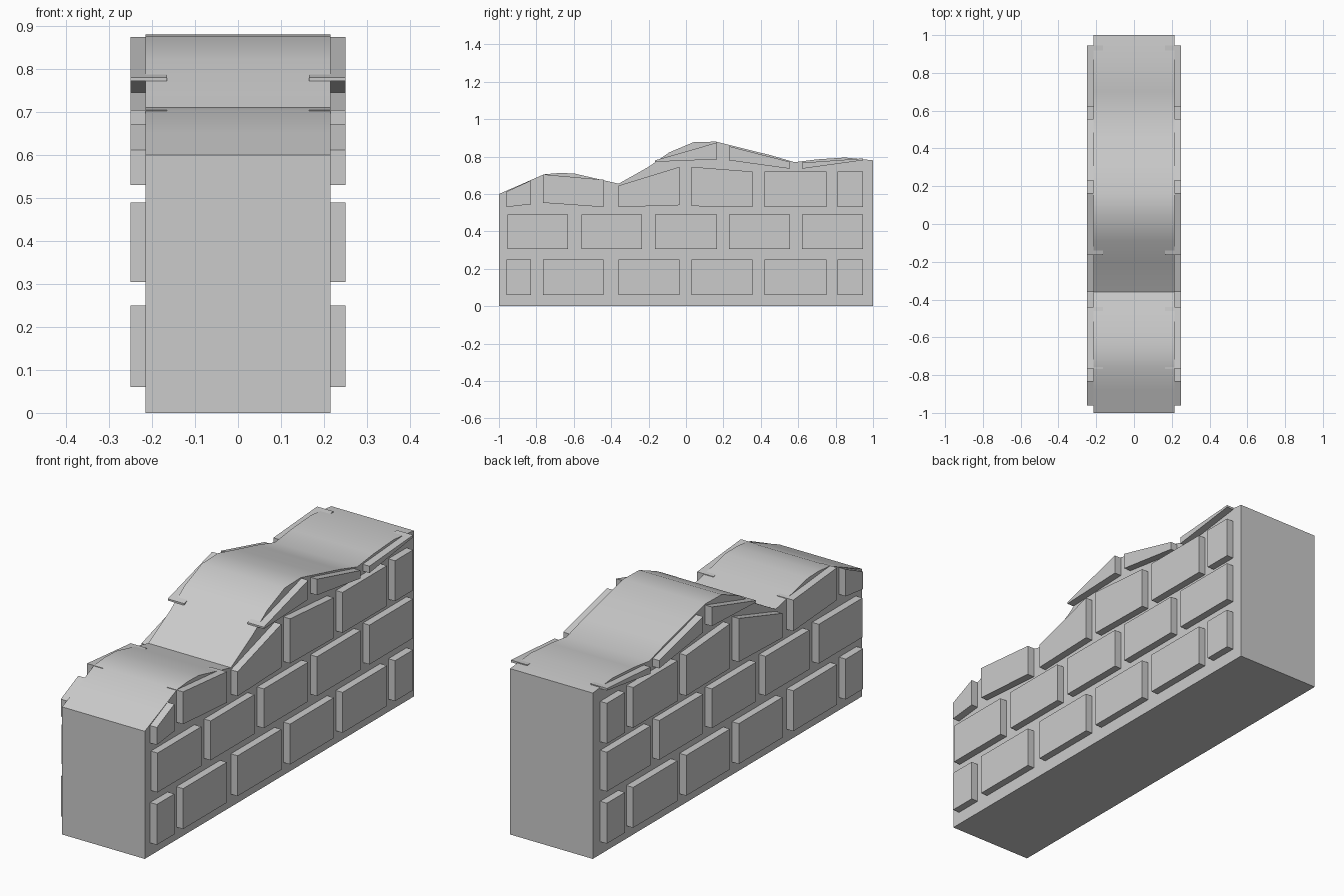
import bpy, bmesh

if "Cube" in bpy.data.objects:
    bpy.data.objects.remove(bpy.data.objects["Cube"])

stone = bpy.data.materials.new("grey stone")
stone.diffuse_color = (0.6, 0.6, 0.6, 1)
stone.use_nodes = True
stone.node_tree.nodes["Principled BSDF"].inputs["Base Color"].default_value = stone.diffuse_color


def prism(name, outline, x0, x1):
    """Extrude a (y, z) outline along x."""
    bm = bmesh.new()
    a = [bm.verts.new((x0, y, z)) for y, z in outline]
    b = [bm.verts.new((x1, y, z)) for y, z in outline]
    n = len(outline)
    bm.faces.new(a)
    bm.faces.new(b[::-1])
    for i in range(n):
        j = (i + 1) % n
        bm.faces.new((a[j], a[i], b[i], b[j]))
    bmesh.ops.recalc_face_normals(bm, faces=bm.faces)
    mesh = bpy.data.meshes.new(name)
    bm.to_mesh(mesh)
    bm.free()
    mesh.materials.append(stone)
    ob = bpy.data.objects.new(name, mesh)
    bpy.context.collection.objects.link(ob)
    return ob


# Wall core with a worn, wavy top
top = [(-1, .60), (-.88, .652), (-.76, .705), (-.68, .712), (-.6, .71), (-.47, .68),
       (-.36, .655), (-.2, .745), (-.09, .822), (.04, .877), (.16, .88), (.3, .845),
       (.45, .808), (.58, .77), (.7, .785), (.85, .795), (1, .78)]
wall = prism("wall_core", [(-1, 0)] + top + [(1, 0)], -.215, .215)
bpy.context.view_layer.objects.active = wall
wall.select_set(True)
bpy.ops.object.shade_smooth_by_angle(angle=0.52)

# Brick columns: odd courses start with a half brick, even ones are whole
half_course = [(-.96, -.83), (-.765, -.44), (-.36, -.035), (.03, .355), (.42, .75), (.81, .945)]
full_course = [(-.955, -.63), (-.56, -.235), (-.165, .165), (.23, .555), (.62, .945)]


def course(columns, heights):
    """Heights per brick: bottom left, bottom right, top right, top left."""
    return [list(zip((a, b, b, a), h)) for (a, b), h in zip(columns, heights)]


bricks = course(half_course, [(.06, .06, .25, .25)] * 6)
bricks += course(full_course, [(.305, .305, .49, .49)] * 5)
# Upper courses are broken along the worn top
bricks += course(half_course, [(.53, .545, .672, .612), (.553, .53, .676, .705),
                               (.53, .54, .745, .645), (.535, .53, .72, .745),
                               (.53, .53, .72, .72), (.53, .53, .72, .72)])
bricks += course(full_course[2:], [(.772, .785, .875, .78), (.78, .735, .772, .855),
                                   (.735, .78, .79, .767)])

# The same bricks stand out on both sides
for i, outline in enumerate(bricks):
    prism(f"brick_right_{i}", outline, .165, .25)
    prism(f"brick_left_{i}", outline, -.25, -.165)
